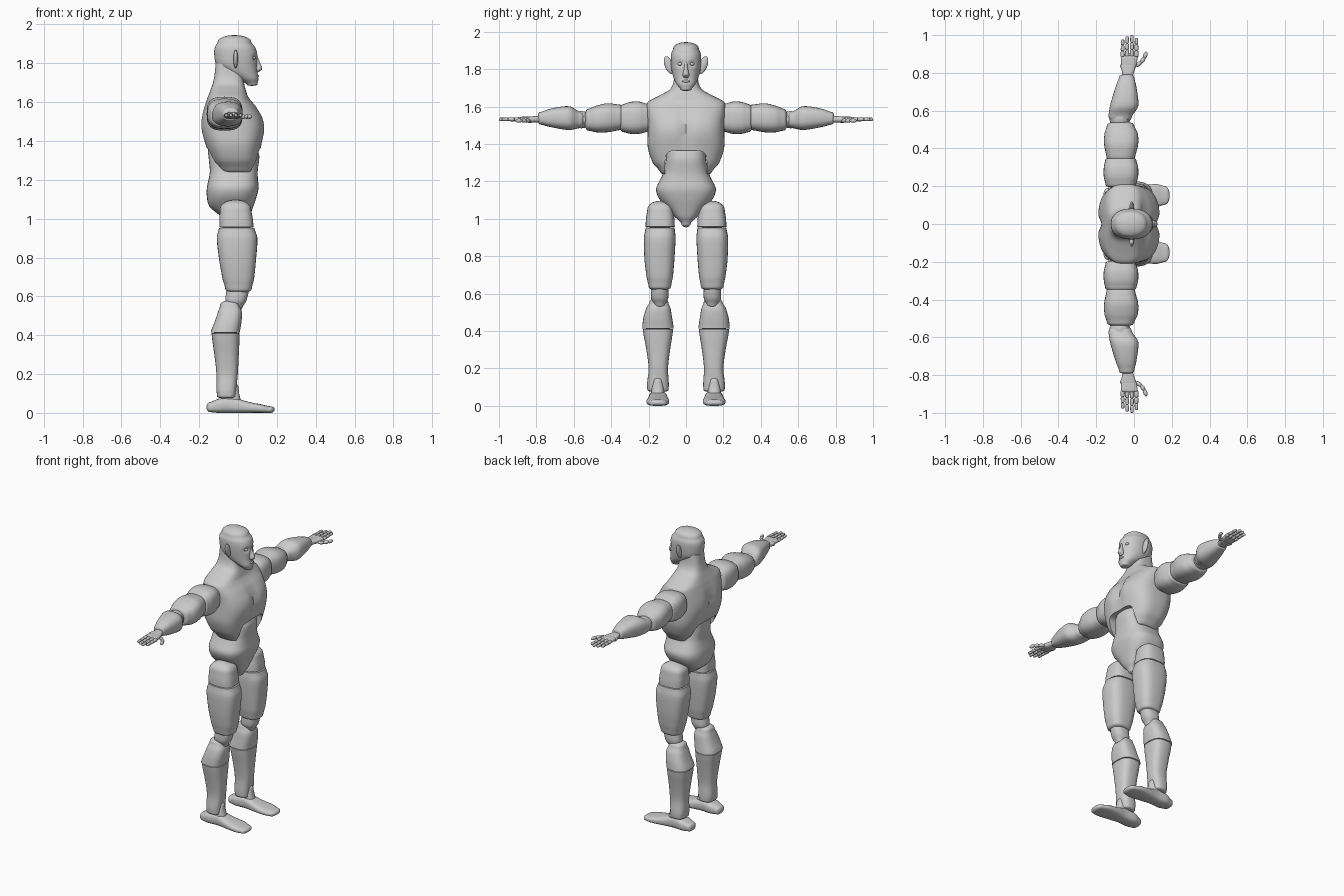
import bpy, bmesh, math
from mathutils import Vector, Matrix

AX = {'x': lambda t, a, b: (t, a, b), 'y': lambda t, a, b: (a, t, b), 'z': lambda t, a, b: (a, b, t)}


def finish(name, bm, mirror, tweak=None):
    if tweak:
        for v in bm.verts:
            tweak(v.co)
    bmesh.ops.recalc_face_normals(bm, faces=bm.faces)
    me = bpy.data.meshes.new(name)
    bm.to_mesh(me)
    bm.free()
    ob = bpy.data.objects.new(name, me)
    bpy.context.collection.objects.link(ob)
    if mirror:
        m = ob.modifiers.new("Mirror", 'MIRROR')
        m.use_axis = (False, True, False)
    smooth(ob)
    return ob


def smooth(ob):
    bpy.ops.object.select_all(action='DESELECT')
    ob.select_set(True)
    bpy.context.view_layer.objects.active = ob
    bpy.ops.object.shade_smooth_by_angle(angle=math.radians(40))


def loft(name, axis, rows, n=2.6, caps=(0, 0), mirror=True, seg=32, steps=4, tweak=None):
    """Superellipse loft; rows = (t, a_min, a_max, b_min, b_max), domed by caps at each end."""
    P = [Vector(r) for r in rows]
    rings = []
    for i in range(len(P) - 1):
        p0, p1, p2, p3 = P[max(i - 1, 0)], P[i], P[i + 1], P[min(i + 2, len(P) - 1)]
        for s in range(steps):
            u = s / steps
            r = p1 + (p2 - p0) * .5 * u + (p0 - 2.5 * p1 + 2 * p2 - .5 * p3) * u**2 \
                + (1.5 * p1 - .5 * p0 - 1.5 * p2 + .5 * p3) * u**3
            r[0] = p1[0] + (p2[0] - p1[0]) * u
            rings.append(r)
    rings.append(P[-1])

    def dome(r, c):
        out = []
        for k in range(1, 6):
            a = k / 5 * math.radians(84)
            q, f = r.copy(), math.cos(a)
            q[0] += c * math.sin(a)
            for j in (1, 3):
                m, h = (r[j] + r[j + 1]) / 2, (r[j + 1] - r[j]) / 2 * f
                q[j], q[j + 1] = m - h, m + h
            out.append(q)
        return out
    if caps[0]:
        rings = dome(rings[0], -caps[0])[::-1] + rings
    if caps[1]:
        rings += dome(rings[-1], caps[1])
    bm = bmesh.new()
    loops = []
    for t, a0, a1, b0, b1 in rings:
        vs = []
        for k in range(seg):
            g = 2 * math.pi * k / seg
            c, s = math.cos(g), math.sin(g)
            a = (a0 + a1) / 2 + (a1 - a0) / 2 * math.copysign(abs(c)**(2 / n), c)
            b = (b0 + b1) / 2 + (b1 - b0) / 2 * math.copysign(abs(s)**(2 / n), s)
            vs.append(bm.verts.new(AX[axis](t, a, b)))
        loops.append(vs)
    for A, B in zip(loops, loops[1:]):
        for k in range(seg):
            bm.faces.new((A[k], A[(k + 1) % seg], B[(k + 1) % seg], B[k]))
    bm.faces.new(loops[0])
    bm.faces.new(loops[-1])
    return finish(name, bm, mirror, tweak)


def blob(name, loc, rad, rot=(0, 0, 0), mirror=True):
    bm = bmesh.new()
    bmesh.ops.create_uvsphere(bm, u_segments=20, v_segments=12, radius=1)
    M = Matrix.Translation(loc)
    for a, ax in zip(rot, 'XYZ'):
        M = M @ Matrix.Rotation(a, 4, ax)
    bm.transform(M @ Matrix.Diagonal((*rad, 1)))
    return finish(name, bm, mirror)


# Head, with shallow eye sockets
def face(co):
    if co.x > .03:
        d = ((abs(co.y) - .032) / .018)**2 + ((co.z - 1.828) / .016)**2
        co.x -= .012 * math.exp(-d)


loft("head", 'z', [(1.69, .045, .1, -.028, .028), (1.72, 0, .105, -.05, .05), (1.75, -.06, .1, -.065, .065),
                   (1.79, -.11, .098, -.076, .076), (1.84, -.122, .1, -.081, .081), (1.88, -.12, .09, -.08, .08),
                   (1.91, -.105, .068, -.069, .069)], n=2.2, caps=(.006, .035), mirror=False, seg=56, steps=6, tweak=face)
loft("nose", 'z', [(1.757, .08, .11, -.014, .014), (1.77, .08, .125, -.018, .018), (1.80, .08, .114, -.011, .011),
                   (1.845, .07, .099, -.008, .008)], n=2, caps=(.004, .008), mirror=False, seg=20)
blob("lips", (.094, 0, 1.735), (.014, .024, .008), mirror=False)
blob("eye", (.079, .032, 1.828), (.012, .013, .009))
blob("ear", (-.012, .092, 1.822), (.012, .022, .05), (-.35, 0, 0))


# Chest with neck, chest cleft and spine groove
def muscles(co):
    g = math.exp(-(co.y / .03)**2) * math.exp(-((co.z - 1.48) / .1)**2)
    co.x += -.022 * g if co.x > 0 else .02 * g


chest = loft("chest", 'z', [(1.245, -.10, .09, -.135, .135), (1.30, -.135, .105, -.178, .178), (1.38, -.168, .122, -.204, .204),
                            (1.46, -.189, .137, -.205, .205), (1.52, -.188, .127, -.205, .205), (1.58, -.173, .092, -.21, .21),
                            (1.625, -.157, .055, -.205, .205), (1.655, -.145, .043, -.15, .15), (1.69, -.132, .033, -.088, .088),
                            (1.73, -.122, .028, -.067, .067), (1.80, -.115, .025, -.06, .06)],
             n=2.9, caps=(.012, 0), mirror=False, seg=64, tweak=muscles)
cutter = loft("arch_cutter", 'x', [(-.3, -.112, .112, 1.1, 1.365), (.3, -.112, .112, 1.1, 1.365)], n=6, mirror=False)
b = chest.modifiers.new("Arch", 'BOOLEAN')
b.object, b.operation, b.solver = cutter, 'DIFFERENCE', 'EXACT'
bpy.context.view_layer.objects.active = chest
bpy.ops.object.modifier_apply(modifier=b.name)
bpy.data.objects.remove(cutter)
smooth(chest)

# Abdomen and pelvis in one piece
loft("pelvis", 'z', [(.975, -.03, .04, -.025, .025), (1.01, -.085, .06, -.06, .06), (1.06, -.145, .078, -.105, .105),
                     (1.11, -.16, .095, -.145, .145), (1.16, -.16, .106, -.16, .16), (1.21, -.15, .102, -.138, .138),
                     (1.25, -.145, .102, -.12, .12), (1.32, -.152, .11, -.108, .108), (1.36, -.155, .10, -.105, .105)],
     n=2.7, caps=(.02, .02), mirror=False, seg=48)

# Arms
loft("shoulder", 'y', [(.205, -.15, .01, 1.465, 1.615), (.25, -.16, .022, 1.455, 1.627), (.30, -.16, .022, 1.455, 1.625),
                       (.34, -.152, .012, 1.465, 1.612)], n=3, caps=(.015, .018))
loft("upper_arm", 'y', [(.35, -.145, .005, 1.475, 1.61), (.42, -.158, .022, 1.463, 1.618), (.48, -.156, .02, 1.463, 1.605),
                        (.525, -.142, 0, 1.472, 1.588)], n=2.7, caps=(.015, .018))
blob("elbow", (-.075, .56, 1.53), (.055, .06, .046))
loft("forearm", 'y', [(.57, -.135, -.01, 1.485, 1.575), (.62, -.128, .022, 1.475, 1.601), (.68, -.112, .02, 1.482, 1.598),
                      (.74, -.093, .01, 1.494, 1.585), (.782, -.078, 0, 1.505, 1.57)], n=2.6, caps=(.035, .01))

# Hands
loft("wrist", 'y', [(.77, -.06, -.01, 1.515, 1.55), (.81, -.065, .002, 1.515, 1.549), (.84, -.074, .012, 1.513, 1.547)],
     caps=(.01, .008))
loft("palm", 'y', [(.84, -.068, .012, 1.516, 1.546), (.88, -.07, .02, 1.52, 1.546)], n=3, caps=(.012, .012))
for i, (x, tip) in enumerate([(-.06, .978), (-.036, .993), (-.011, 1.0), (.013, .985)]):
    step = (tip - .885) / 3
    for j in range(3):
        y, r = .885 + j * step, .0115 - .001 * j
        loft(f"finger_{i}_{j}", 'y', [(y + .006, x - r, x + r, 1.532 - r, 1.532 + r),
                                      (y + step - .006, x - r * .9, x + r * .9, 1.532 - r * .9, 1.532 + r * .9)],
             n=2, caps=(.007, .006), seg=12, steps=2)
for i, (x, y, a) in enumerate([(.025, .847, -.9), (.046, .867, -.6), (.06, .893, -.3)]):
    blob(f"thumb_{i}", (x, y, 1.525), (.011, .02, .011), (0, 0, a))

# Legs
loft("hip", 'z', [(.958, -.095, .08, .06, .216), (1.0, -.096, .076, .062, .214), (1.05, -.093, .068, .068, .207)],
     n=2.9, caps=(.004, .047))
loft("thigh", 'z', [(.635, -.065, .07, .08, .2), (.69, -.08, .083, .07, .211), (.78, -.096, .092, .062, .222),
                    (.9, -.109, .1, .056, .225), (.952, -.098, .084, .061, .216)], n=2.8, caps=(.018, .004))
loft("knee", 'z', [(.54, -.05, .022, .11, .17), (.575, -.065, .042, .095, .187), (.63, -.06, .056, .095, .187)],
     n=2.4, caps=(.015, .03))
loft("upper_shin", 'z', [(.415, -.14, .01, .066, .234), (.47, -.12, .018, .074, .228), (.52, -.103, .02, .082, .214),
                         (.555, -.092, .008, .095, .195)], n=2.7, caps=(.004, .025))
loft("lower_shin", 'z', [(.085, -.108, -.01, .093, .207), (.12, -.111, -.008, .092, .208), (.2, -.111, -.001, .096, .2),
                         (.3, -.122, .004, .085, .212), (.41, -.136, .009, .069, .231)], n=2.7, caps=(.012, .003))
loft("ankle", 'z', [(.06, -.08, .015, .115, .187), (.1, -.08, .006, .118, .184), (.135, -.08, .002, .125, .177)], caps=(0, .022))

# Feet
loft("foot", 'x', [(-.145, .112, .188, .004, .055), (-.1, .1, .2, 0, .073), (-.03, .103, .196, 0, .08),
                   (.05, .094, .205, 0, .058), (.12, .09, .211, 0, .044), (.165, .103, .2, 0, .034)], n=2.8, caps=(.017, .024))
